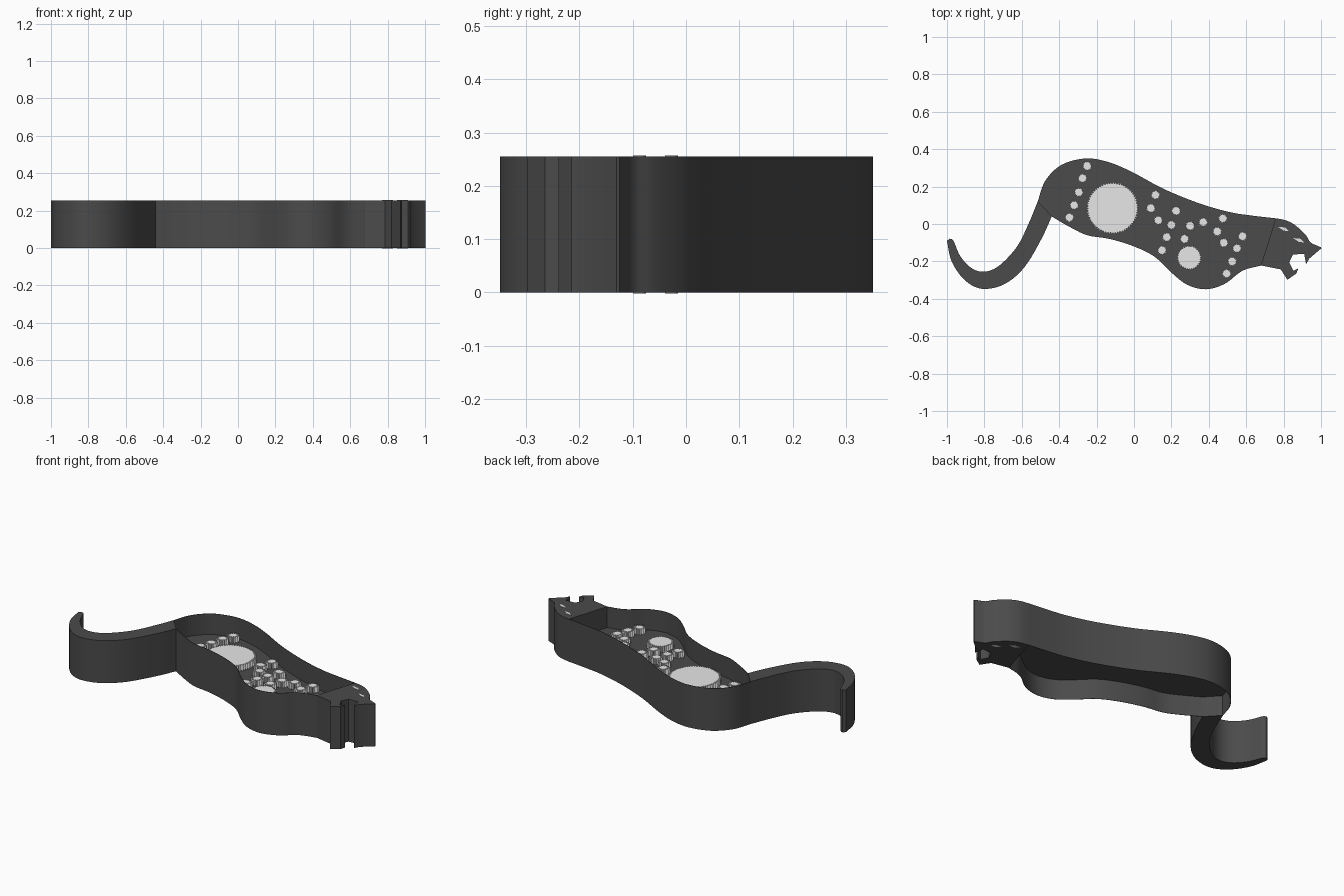
import bpy, bmesh, math
from mathutils import Vector

if "Cube" in bpy.data.objects:
    bpy.data.objects.remove(bpy.data.objects["Cube"])

H = 0.255           # wall height
FLOOR = 0.13        # top of the inner floor
GEAR_TOP = 0.165


def material(name, v):
    m = bpy.data.materials.new(name)
    m.diffuse_color = (v, v, v, 1)
    m.use_nodes = True
    m.node_tree.nodes["Principled BSDF"].inputs["Base Color"].default_value = m.diffuse_color
    return m


DARK = material("dark grey", 0.07)
LIGHT = material("light grey", 0.8)


def smooth(points, steps=5):
    """Catmull-Rom curve through the points."""
    p = [Vector(q) for q in points]
    p = [2 * p[0] - p[1]] + p + [2 * p[-1] - p[-2]]
    out = []
    for a, b, c, d in zip(p, p[1:], p[2:], p[3:]):
        for i in range(steps):
            t = i / steps
            out.append(0.5 * (2 * b + (c - a) * t + (2 * a - 5 * b + 4 * c - d) * t * t
                              + (3 * b - a - 3 * c + d) * t ** 3))
    return out + [p[-2]]


def inset(loop, d):
    """Move a counter-clockwise loop inwards."""
    out, n = [], len(loop)
    for i in range(n):
        e1 = (loop[i] - loop[i - 1]).normalized()
        e2 = (loop[(i + 1) % n] - loop[i]).normalized()
        n1, n2 = Vector((-e1.y, e1.x)), Vector((-e2.y, e2.x))
        m = (n1 + n2).normalized()
        out.append(loop[i] + m * d / max(0.4, m.dot(n1)))
    return out


def finish(name, bm, mat):
    bmesh.ops.recalc_face_normals(bm, faces=bm.faces)
    me = bpy.data.meshes.new(name)
    bm.to_mesh(me)
    bm.free()
    me.materials.append(mat)
    me.shade_smooth()
    me.set_sharp_from_angle(angle=math.radians(30))
    ob = bpy.data.objects.new(name, me)
    bpy.context.collection.objects.link(ob)
    return ob


def prism(name, loop, z0, z1, mat):
    bm = bmesh.new()
    lo = [bm.verts.new((p[0], p[1], z0)) for p in loop]
    hi = [bm.verts.new((p[0], p[1], z1)) for p in loop]
    caps = [bm.faces.new(lo), bm.faces.new(hi)]
    for i in range(len(loop)):
        bm.faces.new((lo[i - 1], lo[i], hi[i], hi[i - 1]))
    bm.normal_update()
    bmesh.ops.triangulate(bm, faces=caps)
    return finish(name, bm, mat)


def ring_wall(name, loop, thick, z0, z1, mat):
    bm = bmesh.new()
    inner = inset(loop, thick)
    rings = [[bm.verts.new((p.x, p.y, z)) for p in l]
             for l, z in ((loop, z0), (loop, z1), (inner, z1), (inner, z0))]
    for k in range(4):
        a, b = rings[k - 1], rings[k]
        for i in range(len(loop)):
            bm.faces.new((a[i - 1], a[i], b[i], b[i - 1]))
    return finish(name, bm, mat)


def gear(name, x, y, r, tip, teeth):
    loop = []
    for i in range(teeth):
        for f, rad in ((0, r), (0.3, r), (0.65, tip)):
            a = (i + f) * math.tau / teeth
            loop.append((x + rad * math.cos(a), y + rad * math.sin(a)))
    prism(name, loop, FLOOR - 0.005, GEAR_TOP, LIGHT)


# Body: open tray with a floor half way up
belly = smooth([(-.44, .04), (-.345, -.015), (-.25, -.06), (-.13, -.08), (0, -.12),
                (.11, -.175), (.2, -.26), (.285, -.325), (.385, -.349), (.485, -.32),
                (.58, -.25), (.68, -.222)])
back = smooth([(.76, .03), (.63, .045), (.51, .064), (.35, .11), (.16, .187), (-.02, .283),
               (-.15, .335), (-.265, .35), (-.39, .315), (-.475, .23), (-.515, .12)])
body = belly + back
ring_wall("body_wall", body, 0.002, 0, H, DARK)
prism("body_floor", inset(body, 0.001), FLOOR - 0.01, FLOOR, DARK)

# Tail
tail_in = smooth([(-.515, .12), (-.56, .01), (-.625, -.12), (-.72, -.222), (-.80, -.255),
                  (-.87, -.235), (-.93, -.17), (-.965, -.09), (-.985, -.078)])
tail_out = smooth([(-1, -.09), (-.975, -.2), (-.905, -.3), (-.81, -.347), (-.69, -.32),
                   (-.585, -.23), (-.495, -.08), (-.44, .04)])
prism("tail", tail_in + tail_out, 0, H, DARK)

# Head with open mouth
jaw = [(.68, -.222), (.785, -.243), (.82, -.298), (.868, -.265), (.878, -.238), (.852, -.25),
       (.83, -.205), (.85, -.163), (.91, -.16), (.92, -.215), (.937, -.185)]
brow = smooth([(.99, -.14), (1, -.125), (.945, -.1), (.92, -.06), (.86, -.005), (.81, .02), (.76, .03)], 3)
prism("head", jaw + brow, 0, H, DARK)

# Eye and ear slits on both faces of the head
for name, x, y in (("ear_mark", .80, -.027), ("eye_mark", .88, -.087)):
    shape = [(x - .03, y + .012), (x, y - .008), (x + .03, y - .012), (x + .01, y + .008)]
    prism(name + "_top", shape, H - .002, H + .002, LIGHT)
    prism(name + "_bottom", shape, -.002, .002, LIGHT)

# Gears
gear("large_gear", -.115, .085, .132, .147, 64)
gear("medium_gear", .295, -.18, .06, .073, 32)
small = [(-.25, .31), (-.275, .245), (-.295, .17), (-.32, .10), (-.345, .035),
         (.115, .155), (.09, .085), (.13, .02), (.225, .07), (.20, -.005), (.175, -.07),
         (.15, -.14), (.30, -.01), (.27, -.08), (.37, .01), (.445, -.04), (.475, .03),
         (.48, -.1), (.58, -.065), (.55, -.13), (.525, -.2), (.495, -.265)]
for i, (x, y) in enumerate(small):
    gear(f"small_gear_{i + 1}", x, y, .021, .036, 14)
